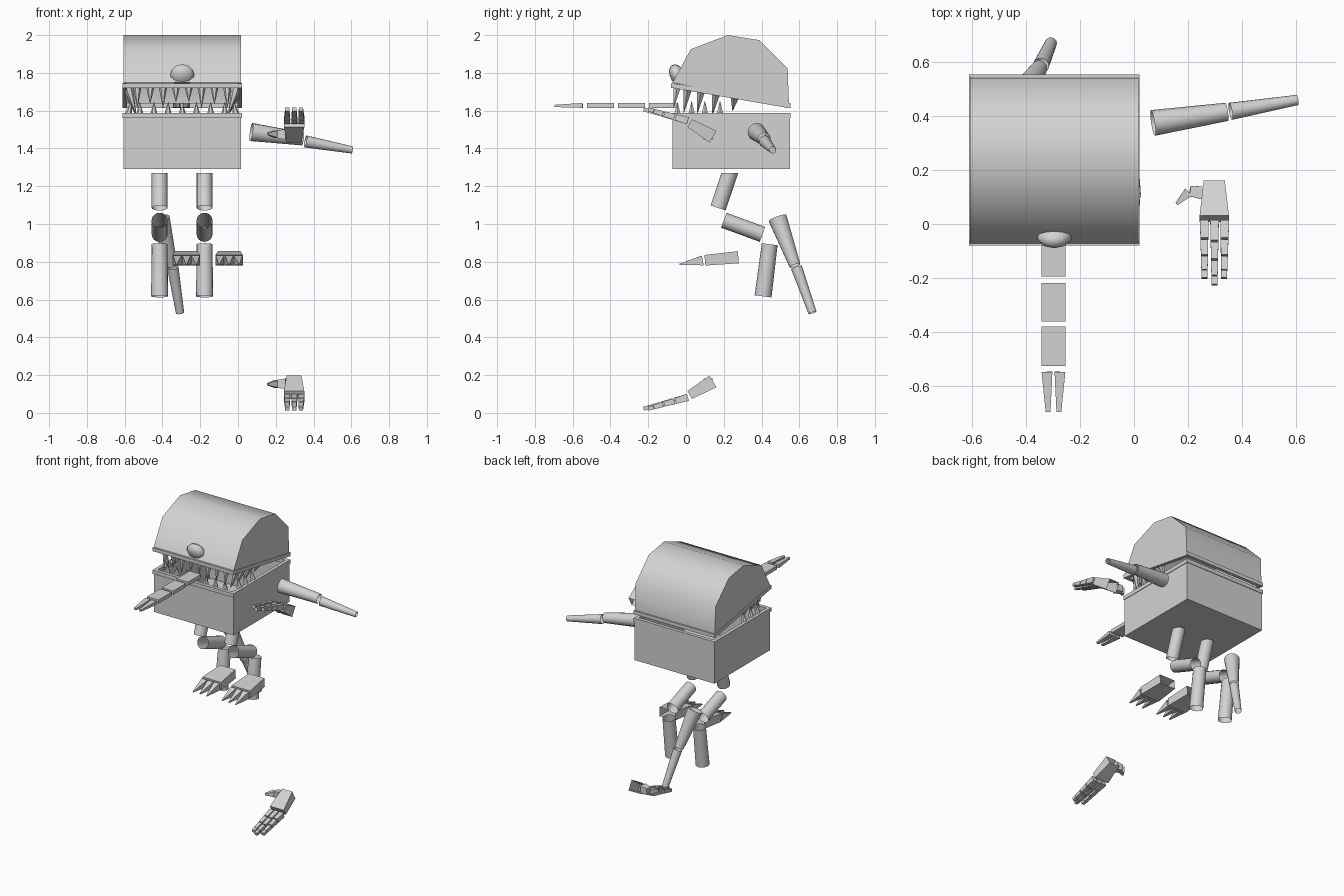
import bpy, bmesh, math
from mathutils import Vector as V

if "Cube" in bpy.data.objects:
    bpy.data.objects.remove(bpy.data.objects["Cube"])

grey = bpy.data.materials.new("plain_grey")
grey.use_nodes = True
GREY = (0.65, 0.65, 0.65, 1)
grey.diffuse_color = GREY
grey.node_tree.nodes["Principled BSDF"].inputs["Base Color"].default_value = GREY
parts = []


def add_object(name, bm):
    bmesh.ops.recalc_face_normals(bm, faces=bm.faces)
    me = bpy.data.meshes.new(name)
    bm.to_mesh(me)
    bm.free()
    me.materials.append(grey)
    ob = bpy.data.objects.new(name, me)
    bpy.context.collection.objects.link(ob)
    parts.append(ob)
    return ob


def loft(name, rings, cap_start=True, cap_end=True, closed=True, clip_top=None):
    """Skin between rings of points."""
    bm = bmesh.new()
    rows = [[bm.verts.new(p) for p in ring] for ring in rings]
    n = len(rows[0])
    for a, b in zip(rows, rows[1:]):
        for i in range(n if closed else n - 1):
            j = (i + 1) % n
            bm.faces.new((a[i], a[j], b[j], b[i]))
    if cap_start:
        bm.faces.new(rows[0])
    if cap_end:
        bm.faces.new(rows[-1])
    if clip_top:
        bmesh.ops.bisect_plane(bm, geom=bm.verts[:] + bm.edges[:] + bm.faces[:],
                               plane_co=(0, 0, clip_top), plane_no=(0, 0, 1), clear_outer=True)
    return add_object(name, bm)


def limb(name, p0, p1, s0, s1, n=16, caps=(False, False), clip_top=None):
    """Tapered tube, or tapered box when n is 4; s0 and s1 are half width and half height."""
    p0, p1 = V(p0), V(p1)
    d = (p1 - p0).normalized()
    side = d.cross(V((0, 0, 1)))
    if side.length < 0.3:
        side = d.cross(V((0, 1, 0)))
    side.normalize()
    up = side.cross(d)
    k = math.sqrt(2) if n == 4 else 1
    turn = math.pi / 4 if n == 4 else 0
    rings = []
    for p, (w, h) in ((p0, s0), (p1, s1)):
        angles = [turn + math.tau * i / n for i in range(n)]
        rings.append([p + side * w * k * math.cos(a) + up * h * k * math.sin(a) for a in angles])
    return loft(name, rings, caps[0], caps[1], clip_top=clip_top)


def tube(name, p0, p1, r0, r1, clip_top=None):
    return limb(name, p0, p1, (r0, r0), (r1, r1), clip_top=clip_top)


def block(name, p0, p1, s0, s1, caps=(True, True)):
    return limb(name, p0, p1, s0, s1, 4, caps)


def spike(name, p0, p1, r, n=6):
    return limb(name, p0, p1, (r, r), (0.001, 0.001), n, (True, True))


# Chest extents
CX, HALF = -0.295, 0.312
FRONT, BACK = -0.072, 0.55
X0, X1 = CX - HALF, CX + HALF


def rectangle(z):
    return [(X0, FRONT, z), (X1, FRONT, z), (X1, BACK, z), (X0, BACK, z)]


def lid_z(y):
    return 1.722 - 0.173 * (y + 0.08)


def rim(name, z0, z1):
    """Four bars around the chest; z0 and z1 give heights along y."""
    for label, y in (("front", FRONT + 0.004), ("back", BACK - 0.008)):
        z, h = (z0(y) + z1(y)) / 2, (z1(y) - z0(y)) / 2
        block(f"{name}_{label}", (X0 - 0.004, y, z), (X1 + 0.004, y, z), (0.012, h), (0.012, h))
    for label, x in (("right", X0 + 0.008), ("left", X1 - 0.008)):
        ends = [(x, y, (z0(y) + z1(y)) / 2) for y in (FRONT, BACK)]
        h = (z1(0) - z0(0)) / 2
        block(f"{name}_{label}", ends[0], ends[1], (0.012, h), (0.012, h))


# Chest body, rims and domed lid
loft("chest_body", [rectangle(1.29), rectangle(1.57)], True, False)
rim("body_rim", lambda y: 1.56, lambda y: 1.587)
rim("lid_rim", lid_z, lambda y: lid_z(y) + 0.025)
dome = [(-0.072, 1.748), (0.026, 1.926), (0.222, 2.0), (0.39, 1.973), (0.538, 1.825), (0.545, 1.63)]
loft("lid", [[(x, y, z) for y, z in dome] for x in (X0, X1)], closed=False)

# Eye on the lid front
bm = bmesh.new()
bmesh.ops.create_uvsphere(bm, u_segments=10, v_segments=6, radius=1)
for v in bm.verts:
    x, y, z = v.co
    v.co = (CX + 0.067 * x, -0.045 + 0.043 * y - 0.015 * z, 1.788 + 0.058 * z)
add_object("eye", bm)

# Front teeth
for i, length in enumerate((0.12, 0.1, 0.12, 0.09, 0.09, 0.12, 0.1, 0.12)):
    x = CX + (i - 3.5) * 0.068
    spike("upper_front_tooth", (x, -0.045, 1.735), (x, -0.045 - 0.17 * length, 1.735 - length), 0.024)
for i in range(7):
    x = CX + (i - 3) * 0.075
    spike("lower_front_tooth", (x, -0.045, 1.58), (x, -0.045, 1.645), 0.02)

# Side teeth, mirrored across the chest
for s in (-1, 1):
    for y, length in ((0.01, 0.14), (0.08, 0.13), (0.16, 0.12), (0.26, 0.08)):
        top = lid_z(y) + 0.015
        spike("upper_side_tooth", (CX + s * 0.285, y, top),
              (CX + s * 0.245, y - 0.17 * length, top - length), 0.026)
    for y in (0.03, 0.1, 0.18):
        spike("lower_side_tooth", (CX + s * 0.285, y, 1.58), (CX + s * 0.27, y, 1.65), 0.02)

# Segmented forked tongue
for y0, y1 in ((-0.05, -0.195), (-0.218, -0.36), (-0.38, -0.525)):
    block("tongue_segment", (-0.298, y0, 1.628), (-0.298, y1, 1.628), (0.045, 0.013), (0.045, 0.013))
for s in (-1, 1):
    block("tongue_tip", (-0.298 + s * 0.024, -0.547, 1.628), (-0.298 + s * 0.02, -0.695, 1.625),
          (0.02, 0.013), (0.009, 0.006))

# Arms
tube("left_upper_arm", (0.07, 0.374, 1.487), (0.343, 0.415, 1.45), 0.048, 0.034)
tube("left_forearm", (0.357, 0.417, 1.437), (0.605, 0.459, 1.392), 0.032, 0.019)
tube("right_upper_arm", (-0.41, 0.485, 1.03), (-0.35, 0.577, 0.78), 0.05, 0.03)
tube("right_forearm", (-0.345, 0.585, 0.77), (-0.307, 0.67, 0.53), 0.03, 0.022)

# Legs, each with an open tubular hip, thigh and shin
for side, x in (("right", -0.415), ("left", -0.177)):
    tube(f"{side}_hip", (x, 0.249, 1.32), (x, 0.17, 1.085), 0.042, 0.042, clip_top=1.27)
    tube(f"{side}_thigh", (x, 0.2, 1.02), (x, 0.405, 0.945), 0.042, 0.042)
    tube(f"{side}_shin", (x, 0.443, 0.893), (x, 0.408, 0.617), 0.042, 0.045)

# Clawed feet, open at the ankle
for side, x in (("right", -0.273), ("left", -0.047)):
    block(f"{side}_foot", (x, 0.1, 0.808), (x, 0.277, 0.824), (0.073, 0.028), (0.06, 0.032), (True, False))
    for o in (-0.048, 0, 0.048):
        limb(f"{side}_foot_claw", (x + o, 0.088, 0.807), (x + o * 1.1, -0.035, 0.786),
             (0.022, 0.026), (0.003, 0.003), 4, (True, True))


def hand(side, place):
    """Palm, three jointed fingers and a thumb; place maps the height."""
    def at(x, y, z):
        return (x, y, place(z))
    block(f"{side}_palm", at(0.297, 0.02, 0.095), at(0.297, 0.143, 0.167),
          (0.054, 0.024), (0.039, 0.036), (True, False))
    for x0, x1, tip in ((0.26, 0.261, -0.2), (0.298, 0.298, -0.225), (0.336, 0.333, -0.2)):
        for a, b in ((0, 0.31), (0.34, 0.6), (0.63, 0.86), (0.87, 1)):
            ends = [at(x0 + (x1 - x0) * t, 0.01 + (tip - 0.01) * t, 0.082 - 0.06 * t) for t in (a, b)]
            sizes = [(0.016 - 0.005 * t, 0.019 - 0.009 * t) for t in (a, b)]
            block(f"{side}_finger_segment", ends[0], ends[1], sizes[0], sizes[1])
    block(f"{side}_thumb_base", at(0.255, 0.115, 0.155), at(0.207, 0.122, 0.153), (0.024, 0.027), (0.019, 0.021))
    block(f"{side}_thumb_tip", at(0.202, 0.118, 0.153), at(0.158, 0.075, 0.151), (0.018, 0.02), (0.006, 0.006))


# The upper hand is flipped vertically
hand("right", lambda z: z)
hand("left", lambda z: 1.629 - z)

# Smooth shading with sharp corners kept
bpy.ops.object.select_all(action='DESELECT')
for ob in parts:
    ob.select_set(True)
bpy.context.view_layer.objects.active = parts[0]
bpy.ops.object.shade_smooth_by_angle(angle=math.radians(50))
